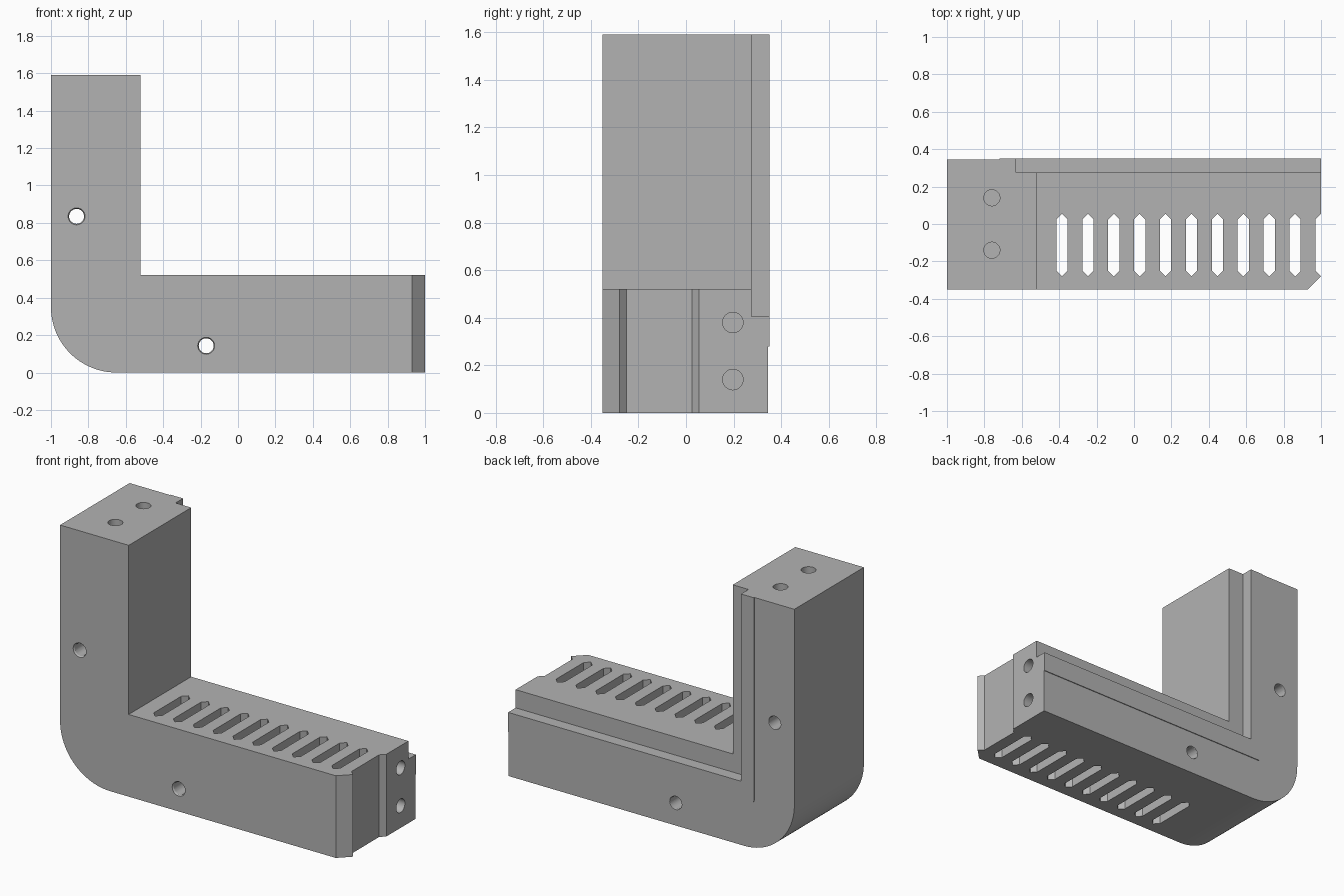
import bpy
import bmesh
from math import sin, cos, pi, radians
from mathutils import Matrix, Vector

if "Cube" in bpy.data.objects:
    bpy.data.objects.remove(bpy.data.objects["Cube"], do_unlink=True)

grey = bpy.data.materials.new("plain grey")
grey.use_nodes = True
COLOUR = (0.45, 0.45, 0.45, 1)
grey.diffuse_color = COLOUR
grey.node_tree.nodes["Principled BSDF"].inputs["Base Color"].default_value = COLOUR

LEFT, RIGHT, HEIGHT, HALF = -1, 1, 1.59, 0.35   # overall extents
ARM_X, ARM_Z = -0.52, 0.52                      # inner edges of the two arms
OVER = 0.05                                     # cutter overshoot


def make_object(name, bm):
    bmesh.ops.recalc_face_normals(bm, faces=bm.faces)
    mesh = bpy.data.meshes.new(name)
    bm.to_mesh(mesh)
    bm.free()
    mesh.materials.append(grey)
    obj = bpy.data.objects.new(name, mesh)
    bpy.context.collection.objects.link(obj)
    return obj


def prism(name, points, axis, start, end):
    """Extrude an outline: (x, z) along y, or (x, y) along z."""
    def place(u, v):
        return Vector((u, start, v)) if axis == "y" else Vector((u, v, start))
    bm = bmesh.new()
    face = bm.faces.new([bm.verts.new(place(u, v)) for u, v in points])
    moved = bmesh.ops.extrude_face_region(bm, geom=[face])["geom"]
    shift = place(0, 0) * 0
    shift["xyz".index(axis)] = end - start
    bmesh.ops.translate(bm, vec=shift,
                        verts=[g for g in moved if isinstance(g, bmesh.types.BMVert)])
    return make_object(name, bm)


def drill(name, tip, direction, depth, r1, r2):
    """Round cutter centred on tip, r1 on the low side and r2 on the high side."""
    turn = Vector(direction).to_track_quat("Z", "Y").to_matrix().to_4x4()
    bm = bmesh.new()
    bmesh.ops.create_cone(bm, cap_ends=True, segments=32, radius1=r1, radius2=r2,
                          depth=depth, matrix=Matrix.Translation(tip) @ turn)
    return make_object(name, bm)


def corner(cx, cz, r, steps):
    """Quarter arc from the left side round to the bottom."""
    angles = [pi + pi / 2 * i / steps for i in range(steps + 1)]
    return [(cx + r * cos(a), cz + r * sin(a)) for a in angles]


# L-shaped body with a rounded outer corner
body = prism("corner_bracket",
             [(LEFT, HEIGHT)] + corner(LEFT + HALF, HALF, HALF, 32)
             + [(RIGHT, 0), (RIGHT, ARM_Z), (ARM_X, ARM_Z), (ARM_X, HEIGHT)],
             "y", -HALF, HALF)
cutters = []

# Rebate along the inner back edge
far_x, far_z = RIGHT + OVER, HEIGHT + OVER
cutters.append(prism("rebate_cutter",
                     [(-0.63, 0.405), (far_x, 0.405), (far_x, far_z), (-0.63, far_z)],
                     "y", 0.275, HALF + OVER))

# Shallow recess on the back that leaves a thin raised strip beside the rebate
cutters.append(prism("recess_cutter",
                     [(-0.72, far_z)] + corner(-0.69, 0.31, 0.03, 6)
                     + [(far_x, 0.28), (far_x, -OVER),
                        (LEFT - OVER, -OVER), (LEFT - OVER, far_z)],
                     "y", 0.345, HALF + OVER))

# Row of pointed slots, the last one cut open by the end face
W = 0.03
for i in range(11):
    x = -0.385 + i * 0.1385
    cutters.append(prism("slot_cutter",
                         [(x - W, -0.25), (x, -0.28), (x + W, -0.25),
                          (x + W, 0.025), (x, 0.055), (x - W, 0.025)],
                         "z", -OVER, ARM_Z + OVER))

# Bevel on the front corner of the end
cutters.append(prism("end_bevel_cutter",
                     [(0.88, -0.40), (1.05, -0.40), (1.05, -0.23)],
                     "z", -OVER, ARM_Z + OVER))

# Through holes with a small countersink on both faces
for x, z in ((-0.863, 0.835), (-0.17, 0.143)):
    cutters.append(drill("through_hole_cutter", (x, 0, z), (0, 1, 0), 1, 0.04, 0.04))
    for side in (-1, 1):
        cutters.append(drill("countersink_cutter", (x, side * HALF, z),
                             (0, side, 0), 0.02, 0.039, 0.052))

# Blind holes in the two end faces
R, DEPTH = 0.043, 0.4
for y in (-0.14, 0.14):
    cutters.append(drill("top_hole_cutter", (-0.76, y, HEIGHT), (0, 0, 1), DEPTH, R, R))
for z in (0.14, 0.38):
    cutters.append(drill("end_hole_cutter", (RIGHT, 0.197, z), (1, 0, 0), DEPTH, R, R))

# Apply the cuts
for cutter in cutters:
    cutter.hide_render = True
    mod = body.modifiers.new(cutter.name, "BOOLEAN")
    mod.operation = "DIFFERENCE"
    mod.solver = "EXACT"
    mod.object = cutter
graph = bpy.context.evaluated_depsgraph_get()
result = bpy.data.meshes.new_from_object(body.evaluated_get(graph))
body.modifiers.clear()
body.data = result
result.materials.clear()
result.materials.append(grey)
for poly in result.polygons:
    poly.material_index = 0
for cutter in cutters:
    bpy.data.objects.remove(cutter, do_unlink=True)

for obj in bpy.context.selected_objects:
    obj.select_set(False)
body.select_set(True)
bpy.context.view_layer.objects.active = body
bpy.ops.object.shade_smooth_by_angle(angle=radians(30))
